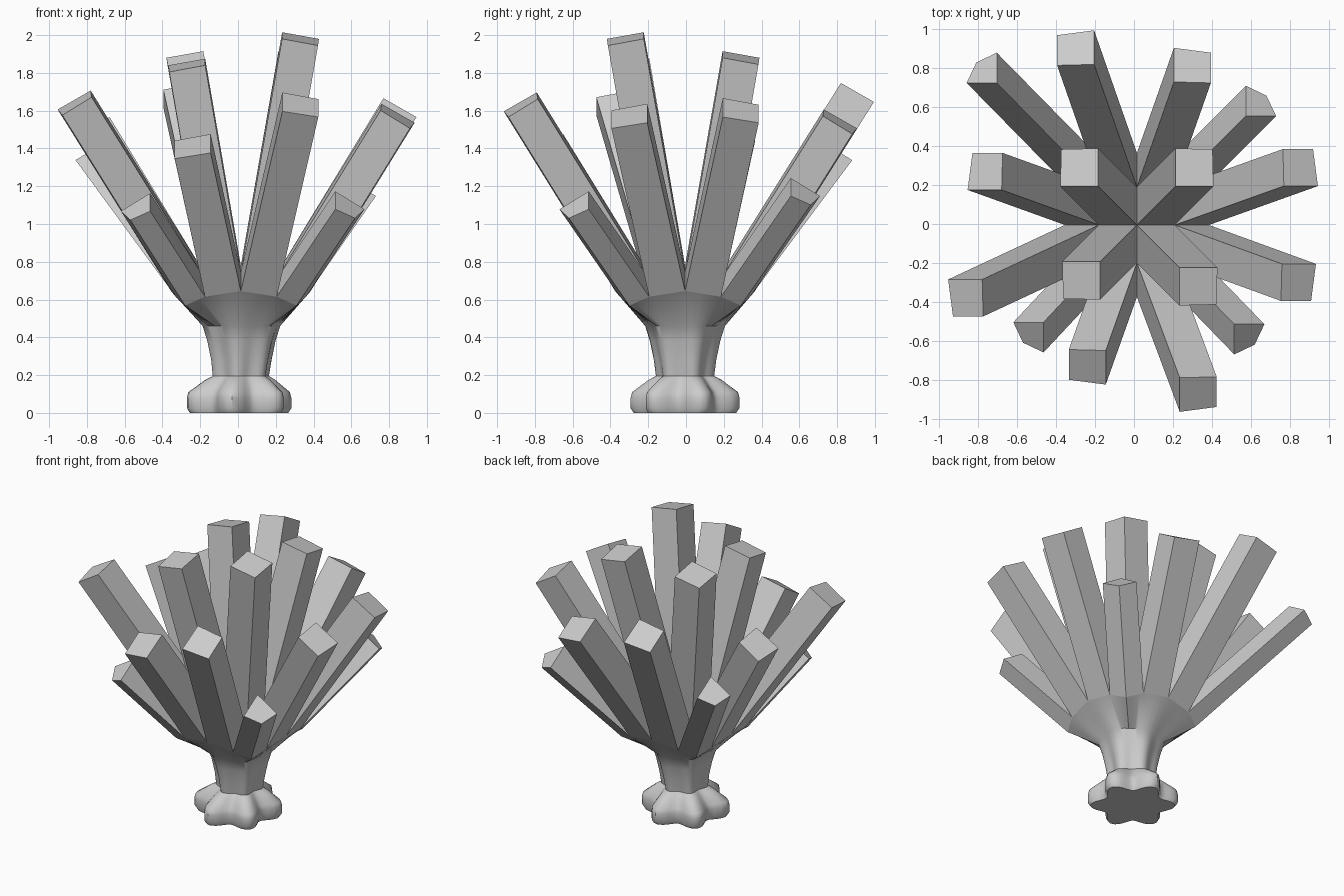
import bpy, bmesh, math
from mathutils import Vector

if "Cube" in bpy.data.objects:
    bpy.data.objects.remove(bpy.data.objects["Cube"])

CX, CY = 0.015, -0.005     # centre of the crown

# Domed 4x4 grid the branches grow from, one octant mirrored to all others
OCTANT = {(0, 0): (0, 0, 0.78), (1, 0): (0.195, 0, 0.745), (1, 1): (0.19, 0.19, 0.71),
          (2, 0): (0.37, 0, 0.645), (2, 1): (0.345, 0.19, 0.615), (2, 2): (0.295, 0.295, 0.568)}


def grid_point(i, j):
    a, b = abs(i), abs(j)
    x, y, z = OCTANT[(max(a, b), min(a, b))]
    if b > a:
        x, y = y, x
    return Vector((CX + math.copysign(x, i), CY + math.copysign(y, j), z))


def make_object(name, bm, smooth=False):
    bmesh.ops.recalc_face_normals(bm, faces=bm.faces)
    me = bpy.data.meshes.new(name)
    bm.to_mesh(me)
    bm.free()
    ob = bpy.data.objects.new(name, me)
    bpy.context.collection.objects.link(ob)
    if smooth:
        bpy.ops.object.select_all(action='DESELECT')
        ob.select_set(True)
        bpy.context.view_layer.objects.active = ob
        bpy.ops.object.shade_smooth_by_angle(angle=math.radians(40))
    return ob


# Branches: each grid cell pushed out to its tip (rows run front to back)
TIPS = [
    [(-0.53, -0.57, 1.08), (-0.24, -0.73, 1.41), (0.33, -0.87, 1.63), (0.58, -0.58, 1.09)],
    [(-0.86, -0.38, 1.64), (-0.27, -0.29, 1.84), (0.33, -0.32, 1.98), (0.84, -0.30, 1.57)],
    [(-0.76, 0.27, 1.50), (-0.28, 0.29, 1.88), (0.31, 0.29, 1.88), (0.85, 0.29, 1.60)],
    [(-0.77, 0.79, 1.35), (-0.30, 0.90, 1.68), (0.30, 0.81, 1.54), (0.64, 0.62, 1.16)],
]
for row in range(4):
    for col in range(4):
        i, j = col - 2, row - 2
        foot = [grid_point(i, j), grid_point(i + 1, j),
                grid_point(i + 1, j + 1), grid_point(i, j + 1)]
        shift = Vector(TIPS[row][col]) - sum(foot, Vector()) / 4
        bm = bmesh.new()
        low = [bm.verts.new(p) for p in foot]
        high = [bm.verts.new(p + shift) for p in foot]
        for k in range(4):
            n = (k + 1) % 4
            bm.faces.new((low[k], low[n], high[n], high[k]))
        bm.faces.new(high)
        bm.faces.new(low[::-1])
        make_object(f"branch_{row + 1}_{col + 1}", bm)

# Stem: loft from the crown rim down through a neck to a six-lobed foot
walk = ([(2, j) for j in range(-2, 2)] + [(i, 2) for i in range(2, -2, -1)]
        + [(-2, j) for j in range(2, -2, -1)] + [(i, -2) for i in range(-2, 2)])
rim = []
for k, cell in enumerate(walk):
    a, b = grid_point(*cell), grid_point(*walk[(k + 1) % 16])
    rim += [a.lerp(b, t / 4) for t in range(4)]
angles = [math.atan2(p.y - CY, p.x - CX) for p in rim]

# height, radius, lobe depth, x centre
PROFILE = [(0.46, 0.205, 0.008, 0.018), (0.38, 0.178, 0.01, 0.018), (0.28, 0.155, 0.012, 0.018),
           (0.195, 0.142, 0.014, 0.015), (0.175, 0.17, 0.025, 0.012), (0.11, 0.242, 0.042, 0.006),
           (0.08, 0.25, 0.042, 0.006), (0.025, 0.25, 0.042, 0.006), (0.0, 0.235, 0.04, 0.006)]
LOBE_TURN = math.radians(20)
bm = bmesh.new()
rings = [[bm.verts.new(p) for p in rim]]
for z, r, depth, cx in PROFILE:
    ring = []
    for a in angles:
        rad = r + depth * math.cos(6 * (a - LOBE_TURN))
        ring.append(bm.verts.new((cx + rad * math.cos(a), CY + rad * math.sin(a), z)))
    rings.append(ring)
count = len(rim)
for up, dn in zip(rings, rings[1:]):
    for k in range(count):
        n = (k + 1) % count
        bm.faces.new((up[k], dn[k], dn[n], up[n]))
bm.faces.new(rings[-1])
make_object("stem_and_foot", bm, smooth=True)
